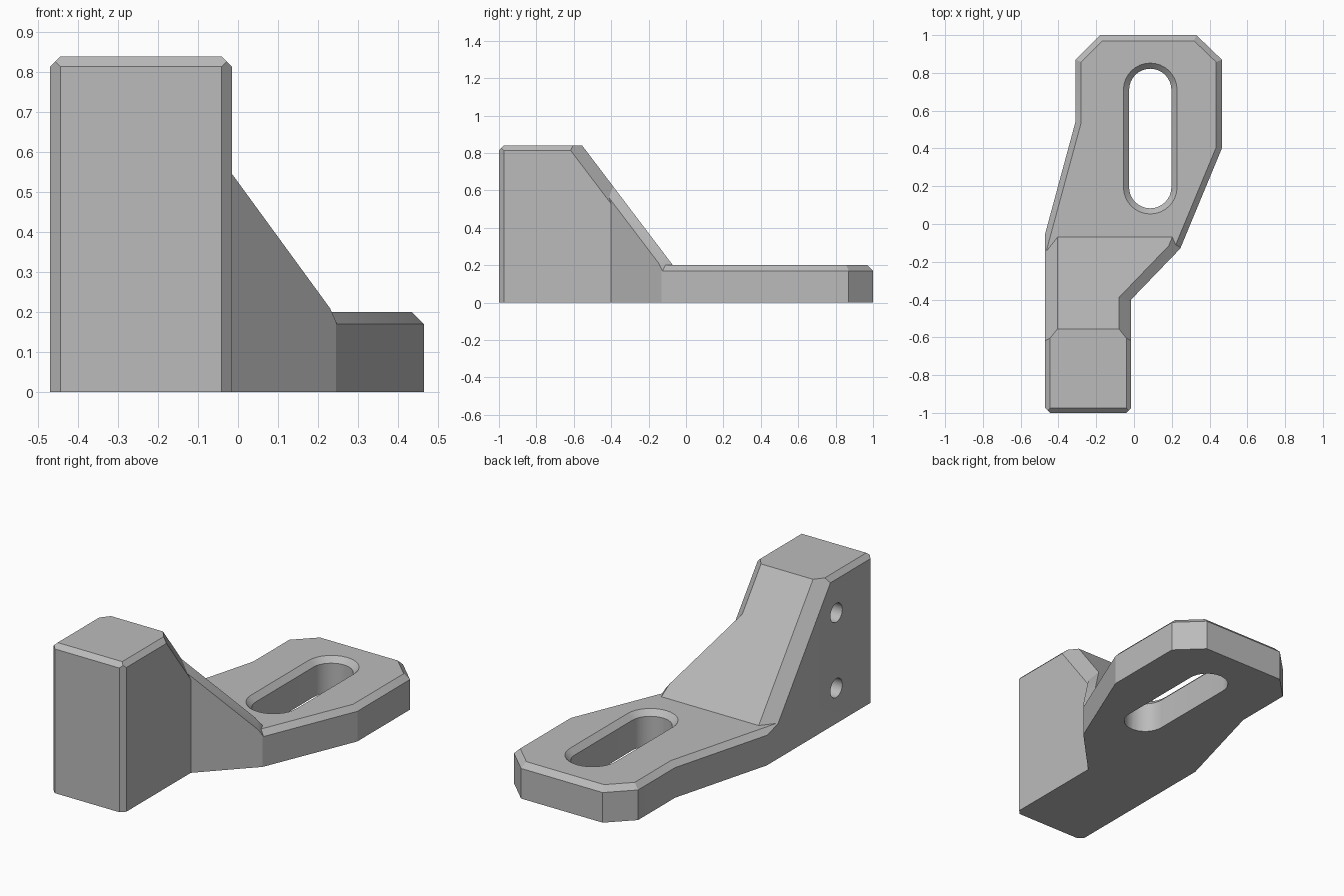
import bpy, bmesh, math
from mathutils import Vector
from mathutils.geometry import intersect_line_line_2d, intersect_line_line

if "Cube" in bpy.data.objects:
    bpy.data.objects.remove(bpy.data.objects["Cube"])

metal = bpy.data.materials.new("light grey metal")
metal.use_nodes = True
GREY = (0.5, 0.5, 0.5, 1)
metal.diffuse_color = GREY
metal.node_tree.nodes["Principled BSDF"].inputs["Base Color"].default_value = GREY

LEFT, RIGHT, FRONT, UP = (Vector(v) for v in ((-1, 0, 0), (1, 0, 0), (0, -1, 0), (0, 0, 1)))
X0, X1, TOP, PLATE = -0.47, -0.015, 0.84, 0.2


def to_object(name, bm):
    bmesh.ops.recalc_face_normals(bm, faces=bm.faces)
    mesh = bpy.data.meshes.new(name)
    bm.to_mesh(mesh)
    bm.free()
    mesh.materials.append(metal)
    ob = bpy.data.objects.new(name, mesh)
    bpy.context.collection.objects.link(ob)
    return ob


def chamfer(point, n1, n2, size):
    """Plane that cuts the edge through point between two faces."""
    m = (n1 + n2).normalized()
    return Vector(point) - m * size * math.sqrt((1 - n1.dot(n2)) / 2), m


def convex(name, planes):
    """Solid left after slicing a big block by outward-facing planes."""
    bm = bmesh.new()
    bmesh.ops.create_cube(bm, size=4)
    for point, normal in planes:
        cut = bmesh.ops.bisect_plane(bm, geom=bm.verts[:] + bm.edges[:] + bm.faces[:], dist=1e-6,
                                     plane_co=point, plane_no=normal, clear_outer=True)
        rim = [e for e in bm.edges if e.is_boundary]
        if rim:
            bmesh.ops.holes_fill(bm, edges=rim, sides=0)
    return to_object(name, bm)


def loft(name, rings):
    """Closed solid through a stack of equal rings."""
    bm = bmesh.new()
    loops = [[bm.verts.new(p) for p in ring] for ring in rings]
    for a, b in zip(loops, loops[1:]):
        for i in range(len(a)):
            j = (i + 1) % len(a)
            bm.faces.new((a[i], a[j], b[j], b[i]))
    bm.faces.new(loops[0])
    bm.faces.new(loops[-1])
    return to_object(name, bm)


def combine(target, other, operation):
    mod = target.modifiers.new(operation, "BOOLEAN")
    mod.operation, mod.object, mod.solver = operation, other, "EXACT"
    bpy.context.view_layer.objects.active = target
    bpy.ops.object.modifier_apply(modifier=mod.name)
    bpy.data.objects.remove(other)


# Foot plate with a chamfered top rim
outline = [Vector(p) for p in ((X0, -.4), (X1, -.4), (.245, -.13), (.465, .4), (.465, .87),
                               (.33, 1), (-.18, 1), (-.31, .87), (-.31, .54), (X0, -.05))]
n = len(outline)
edge_normal = []
for i in range(n):
    d = (outline[(i + 1) % n] - outline[i]).normalized()
    edge_normal.append(Vector((d.y, -d.x)))
rim = 0.03
inset = [0] + [rim] * (n - 2) + [0]
inner = []
for i, p in enumerate(outline):
    a, b = edge_normal[i - 1], edge_normal[i]
    det = a.x * b.y - a.y * b.x
    ca, cb = a.dot(p) - inset[i - 1], b.dot(p) - inset[i]
    inner.append(Vector(((ca * b.y - cb * a.y) / det, (a.x * cb - b.x * ca) / det)))
body = loft("bracket", [[(p.x, p.y, z) for p in ring] for ring, z in
                        ((outline, 0), (outline, PLATE - rim), (inner, PLATE))])

# Upright block with a sloped back
slope = Vector((0, .64, .485)).normalized()
ridge_y, edge, bevel = -0.555, 0.026, 0.065
ramp = (Vector((0, ridge_y, TOP)), slope)
floor = (Vector(), -UP)
planes = [((X0, 0, 0), LEFT), ((X1, 0, 0), RIGHT), ((0, -1, 0), FRONT), ((0, 0, TOP), UP), floor, ramp,
          (outline[-1].to_3d(), edge_normal[n - 2].to_3d()), chamfer((0, -1, TOP), FRONT, UP, edge)]
for x, side in ((X0, LEFT), (X1, RIGHT)):
    planes += [chamfer((x, 0, TOP), side, UP, edge), chamfer((x, -1, 0), side, FRONT, edge),
               chamfer((x, ridge_y, TOP), side, slope, bevel)]
combine(body, convex("upright", planes), "UNION")

# Gusset that spreads the slope out to the wide side of the foot
planes = [floor, ramp, ((-.3, 0, 0), LEFT), ((0, -.5, 0), FRONT)]
for i in (1, 2):
    p, side = outline[i].to_3d(), edge_normal[i].to_3d()
    on_ramp = Vector((p.x, p.y, TOP - (p.y - ridge_y) * slope.y / slope.z))
    planes += [(p, side), chamfer(on_ramp, side, slope, bevel)]
combine(body, convex("gusset", planes), "UNION")


# Long slot with a countersunk top
def capsule(r, z, steps=16):
    ring = []
    for y, start in ((.71, 0), (.195, math.pi)):
        for k in range(steps + 1):
            t = start + math.pi * k / steps
            ring.append((.086 + r * math.cos(t), y + r * math.sin(t), z))
    return ring


r = 0.112
combine(body, loft("slot_cutter", [capsule(r, -.1), capsule(r, PLATE - rim),
                                   capsule(r + 2 * rim, PLATE + rim)]), "DIFFERENCE")

# Two blind bolt holes in the flat side
for z in (.2, .625):
    rings = [[(x, -.67 + .053 * math.cos(k * math.pi / 16), z + .053 * math.sin(k * math.pi / 16))
              for k in range(32)] for x in (X0 - .1, X0 + .25)]
    combine(body, loft("hole_cutter", rings), "DIFFERENCE")

# Tidy coplanar faces and shade
bm = bmesh.new()
bm.from_mesh(body.data)
bmesh.ops.remove_doubles(bm, verts=bm.verts, dist=1e-4)
bmesh.ops.dissolve_limit(bm, angle_limit=.01, verts=bm.verts, edges=bm.edges)
bm.to_mesh(body.data)
bm.free()
body.select_set(True)
bpy.context.view_layer.objects.active = body
bpy.ops.object.shade_smooth_by_angle(angle=math.radians(20))
